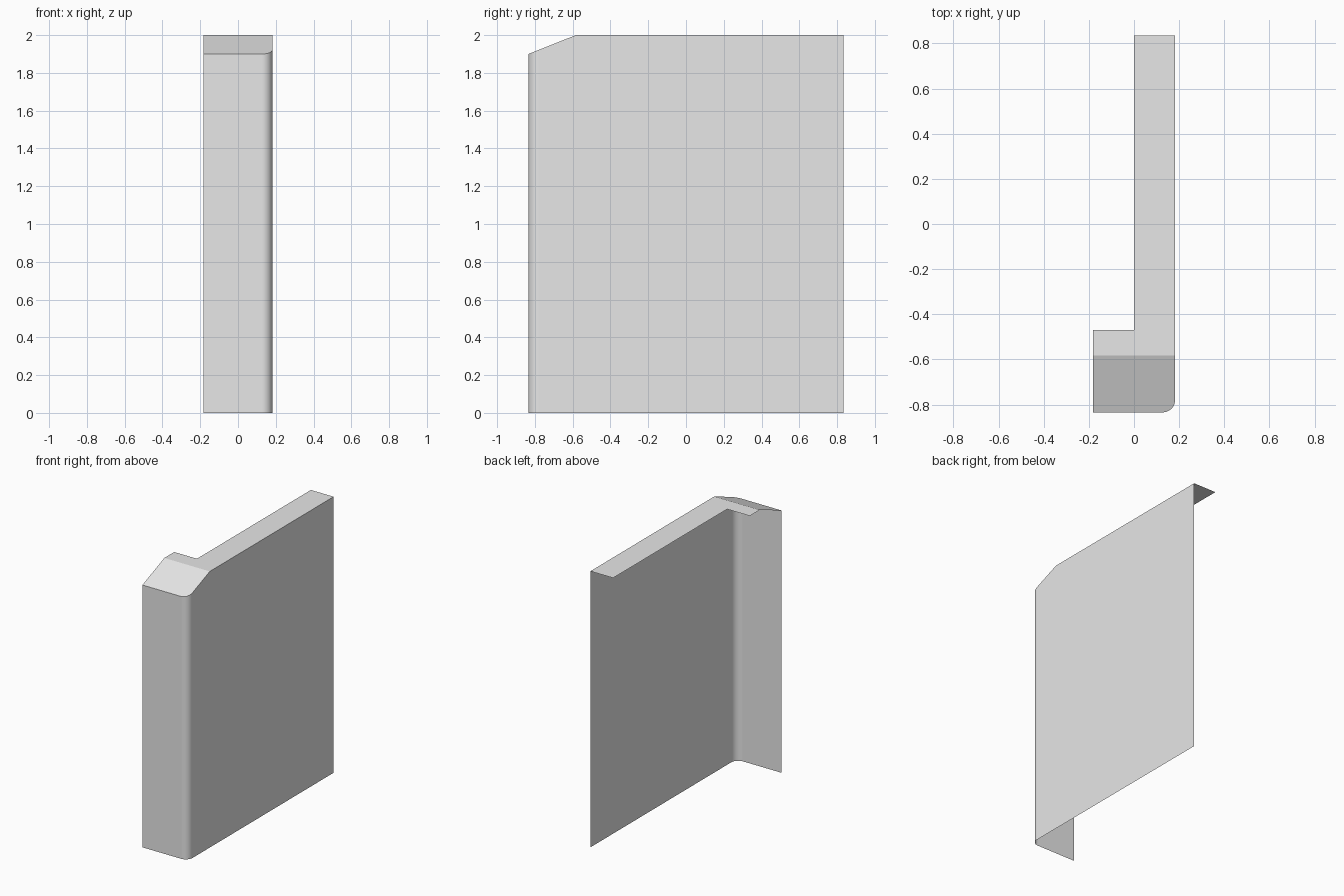
import bpy, bmesh
from math import sin, cos, pi, radians

if "Cube" in bpy.data.objects:
    bpy.data.objects.remove(bpy.data.objects["Cube"])

# Overall dimensions of the bent sheet panel
HX, HY, TOP = 0.182, 0.834, 2.0
CHAMFER_Y, CHAMFER_Z = -0.583, 1.9
TAB_Y, RADIUS, SEGMENTS = -0.47, 0.055, 12

grey = bpy.data.materials.new("plain grey")
grey.use_nodes = True
colour = (0.8, 0.8, 0.8, 1)
grey.diffuse_color = colour
grey.node_tree.nodes["Principled BSDF"].inputs["Base Color"].default_value = colour


def top_height(y):
    """Height of the upper edge: sloped near the front, then level."""
    slope = (TOP - CHAMFER_Z) / (CHAMFER_Y + HY)
    return min(TOP, CHAMFER_Z + slope * (y + HY))


def sheet(name, bm):
    mesh = bpy.data.meshes.new(name)
    bm.to_mesh(mesh)
    bm.free()
    mesh.materials.append(grey)
    obj = bpy.data.objects.new(name, mesh)
    bpy.context.collection.objects.link(obj)
    return obj


# Plan outline of the front flange, rounded corner and side panel
corner = [(HX - RADIUS + RADIUS * sin(a), -HY + RADIUS - RADIUS * cos(a))
          for a in (i * pi / 2 / SEGMENTS for i in range(SEGMENTS + 1))]
front = [(-HX, -HY)] + corner + [(HX, CHAMFER_Y)]
outline = front + [(HX, HY)]

# Upright walls
bm = bmesh.new()
low = [bm.verts.new((x, y, 0)) for x, y in outline]
high = [bm.verts.new((x, y, top_height(y))) for x, y in outline]
for i in range(len(outline) - 1):
    bm.faces.new((low[i], low[i + 1], high[i + 1], high[i]))
walls = sheet("folded_side_panel", bm)

bpy.context.view_layer.objects.active = walls
walls.select_set(True)
bpy.ops.object.shade_smooth_by_angle(angle=radians(20))
weighted = walls.modifiers.new("flat panel normals", "WEIGHTED_NORMAL")
weighted.keep_sharp = True

# Sloped front cap and level top flange with its tab
caps = {
    "sloped_top_cap": front + [(-HX, CHAMFER_Y)],
    "top_flange": [(-HX, CHAMFER_Y), (HX, CHAMFER_Y), (HX, HY),
                   (0, HY), (0, TAB_Y), (-HX, TAB_Y)],
}
for name, points in caps.items():
    bm = bmesh.new()
    bm.faces.new([bm.verts.new((x, y, top_height(y))) for x, y in points])
    sheet(name, bm)
